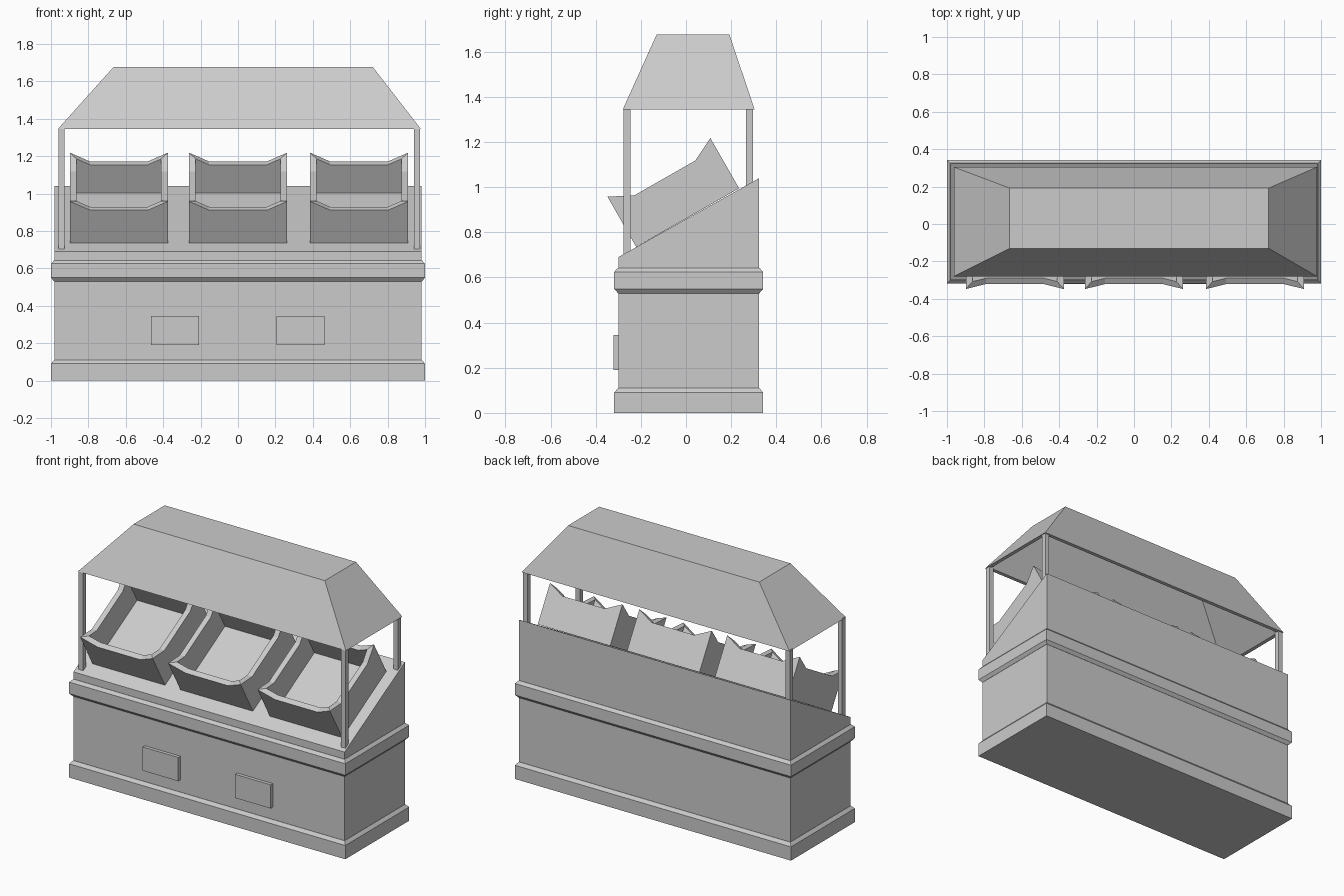
import bpy, bmesh
from mathutils import Matrix, Vector
from math import atan2

if "Cube" in bpy.data.objects:
    bpy.data.objects.remove(bpy.data.objects["Cube"])


def make(name, bm, matrix=None):
    if matrix:
        bm.transform(matrix)
    bmesh.ops.recalc_face_normals(bm, faces=bm.faces)
    me = bpy.data.meshes.new(name)
    bm.to_mesh(me)
    bm.free()
    ob = bpy.data.objects.new(name, me)
    bpy.context.collection.objects.link(ob)
    return ob


def loft(name, rings, matrix=None):
    """Skin a stack of equal-length rings and cap both ends."""
    bm = bmesh.new()
    loops = [[bm.verts.new(p) for p in r] for r in rings]
    n = len(loops[0])
    for a, b in zip(loops, loops[1:]):
        for i in range(n):
            j = (i + 1) % n
            bm.faces.new((a[i], a[j], b[j], b[i]))
    bm.faces.new(loops[0])
    bm.faces.new(loops[-1])
    return make(name, bm, matrix)


def rect(x0, x1, y0, y1, z):
    return [(x0, y0, z), (x1, y0, z), (x1, y1, z), (x0, y1, z)]


def box(name, x0, x1, y0, y1, z0, z1):
    return loft(name, [rect(x0, x1, y0, y1, z0), rect(x0, x1, y0, y1, z1)])


# Counter body with sloping top
W, YF, YB = 0.982, -0.30, 0.324
side = [(YF, 0.02), (YB, 0.02), (YB, 1.04), (YF, 0.69)]
loft("counter_body", [[(x, y, z) for y, z in side] for x in (-W, W)])


# Chamfered plinth and middle band
def trim(name, steps):
    loft(name, [rect(-W - e, W + e, YF - e, YB + e, z) for z, e in steps])


E = 0.018
trim("plinth", [(0, E), (0.09, E), (0.11, 0.001)])
trim("middle_band", [(0.53, 0.001), (0.55, E), (0.625, E), (0.643, 0.001)])

# Front plaques
for x in (-0.465, 0.205):
    box("front_plaque", x, x + 0.257, -0.322, -0.29, 0.19, 0.345)

# Bins: square trays lying on the slope, with raised corners
L, H, LOW, T, D, FLOOR = 0.525, 0.257, 0.203, 0.036, 0.108, 0.03


def tray_ring(inset, z=None):
    e = L / 2 - inset
    d = L / 2 - D
    zc = H - (H - LOW) * inset / D if z is None else z
    zl = LOW if z is None else z
    pts = []
    for k in range(4):
        turn = Matrix.Rotation(k * 1.5707963, 3, 'Z')
        for p in ((-e, -e, zc), (-d, -e, zl), (d, -e, zl)):
            pts.append(turn @ Vector(p))
    return pts


front, back = Vector((0, -0.22, 0.735)), Vector((0, 0.235, 0.995))
tilt = Matrix.Rotation(atan2(back.z - front.z, back.y - front.y), 4, 'X')
for x in (-0.637, 0.0, 0.647):
    place = Matrix.Translation((front + back) / 2 + Vector((x, 0, 0))) @ tilt
    loft("produce_bin", [tray_ring(0, 0), tray_ring(0), tray_ring(T),
                         tray_ring(T, FLOOR)], place)

# Canopy posts
for x in (-0.96, 0.94):
    box("front_post", x, x + 0.032, -0.277, -0.245, 0.70, 1.35)
    box("back_post", x, x + 0.032, 0.265, 0.297, 0.95, 1.35)

# Hollow hipped canopy
t = 0.025
loft("canopy", [
    rect(-0.665 + t, 0.72 - t, -0.13 + t, 0.192 - t, 1.65),
    rect(-0.963 + t, 0.978 - t, -0.28 + t, 0.304 - t, 1.345),
    rect(-0.963, 0.978, -0.28, 0.304, 1.345),
    rect(-0.665, 0.72, -0.13, 0.192, 1.677)])
